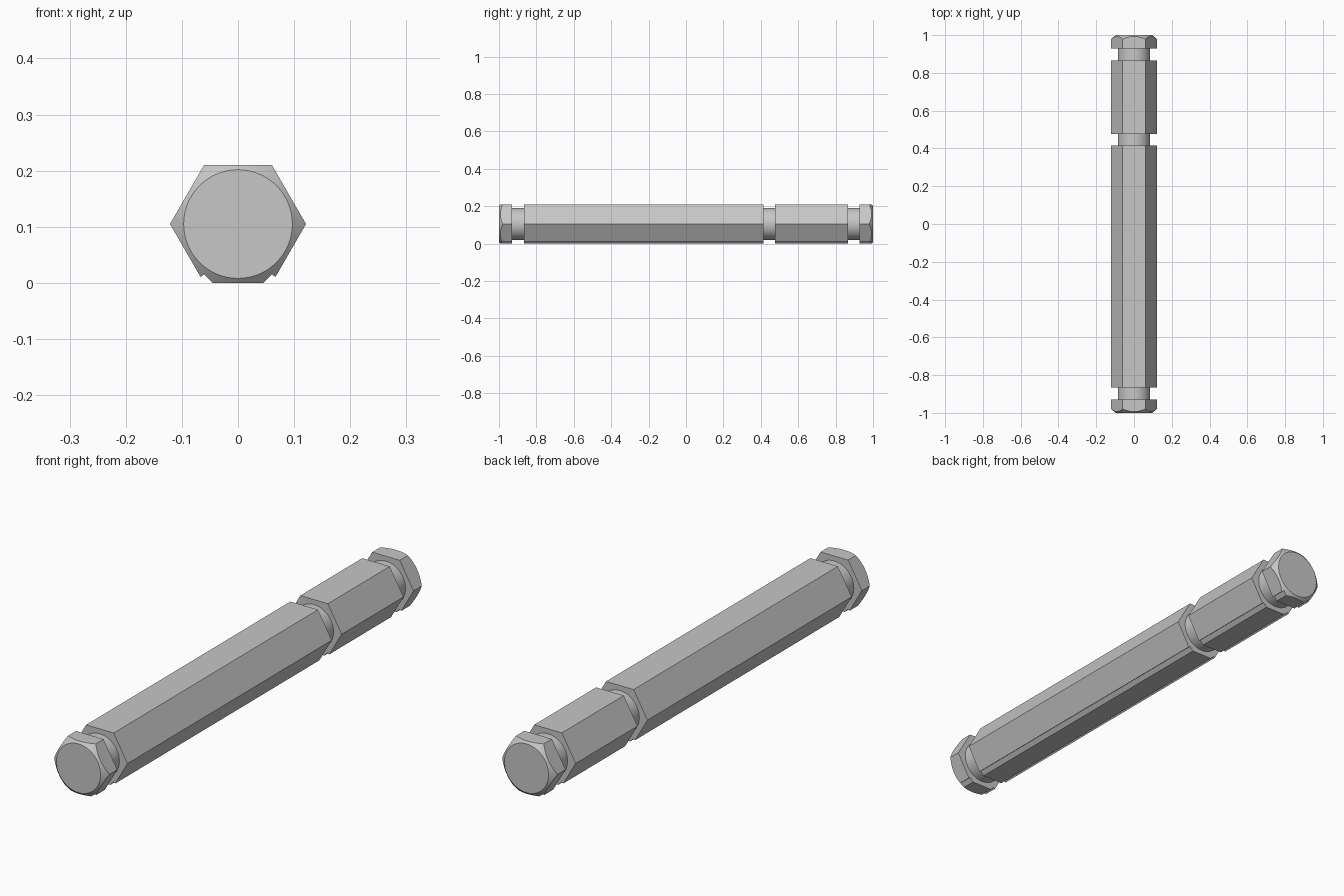
import bpy, bmesh, math
from mathutils import Matrix, Vector

if "Cube" in bpy.data.objects:
    bpy.data.objects.remove(bpy.data.objects["Cube"], do_unlink=True)

R = 0.1212                            # hexagon corner radius
MID = R * math.cos(math.radians(30))  # axis height
NECK_R, FACE_R = 0.0855, 0.0968
CHAMFER = 0.021

steel = bpy.data.materials.new("steel grey")
steel.use_nodes = True
grey = (0.57, 0.57, 0.57, 1)
steel.diffuse_color = grey
steel.node_tree.nodes["Principled BSDF"].inputs["Base Color"].default_value = grey


def finish(bm, name):
    bmesh.ops.recalc_face_normals(bm, faces=bm.faces)
    mesh = bpy.data.meshes.new(name)
    bm.to_mesh(mesh)
    bm.free()
    mesh.materials.append(steel)
    obj = bpy.data.objects.new(name, mesh)
    bpy.context.collection.objects.link(obj)
    return obj


def activate(obj):
    bpy.ops.object.select_all(action='DESELECT')
    obj.select_set(True)
    bpy.context.view_layer.objects.active = obj


def smooth(obj):
    activate(obj)
    bpy.ops.object.shade_smooth_by_angle(angle=math.radians(25))


# Hexagon section with a small groove on both lower corners
half = [(R / 2, 2 * MID), (R, MID), (0.0668, 0.0107), (0.0605, 0.0153), (0.0455, 0)]
section = half + [(-x, z) for x, z in reversed(half)]


def hex_bar(name, y0, y1):
    bm = bmesh.new()
    face = bm.faces.new([bm.verts.new((x, y0, z)) for x, z in section])
    ext = bmesh.ops.extrude_face_region(bm, geom=[face])
    moved = [v for v in ext["geom"] if isinstance(v, bmesh.types.BMVert)]
    bmesh.ops.translate(bm, vec=(0, y1 - y0, 0), verts=moved)
    return finish(bm, name)


def cone(name, r0, r1, y0, y1):
    bm = bmesh.new()
    place = (Matrix.Translation((0, (y0 + y1) / 2, MID))
             @ Matrix.Rotation(math.radians(-90), 4, 'X'))
    bmesh.ops.create_cone(bm, cap_ends=True, segments=96, radius1=r0, radius2=r1,
                          depth=y1 - y0, matrix=place)
    return finish(bm, name)


# Long and short hexagonal sections
hex_bar("long_section", -0.866, 0.415)
hex_bar("short_section", 0.477, 0.865)

# Round grooves between the sections
for name, y0, y1 in (("front_neck", -0.93, -0.866),
                     ("middle_neck", 0.415, 0.477),
                     ("back_neck", 0.865, 0.928)):
    smooth(cone(name, NECK_R, NECK_R, y0, y1))

# End heads, chamfered by intersecting with a cone
slope = (R - FACE_R) / CHAMFER
for name, inner, outer in (("front_head", -0.93, -1), ("back_head", 0.928, 1)):
    head = hex_bar(name, min(inner, outer), max(inner, outer))
    wide = FACE_R + slope * 0.1
    if outer < 0:
        cutter = cone("chamfer_cutter", FACE_R, wide, -1, -0.9)
    else:
        cutter = cone("chamfer_cutter", wide, FACE_R, 0.9, 1)
    cutter.hide_render = True
    mod = head.modifiers.new("chamfer", 'BOOLEAN')
    mod.operation = 'INTERSECT'
    mod.solver = 'EXACT'
    mod.object = cutter
    activate(head)
    bpy.ops.object.modifier_apply(modifier=mod.name)
    bpy.data.objects.remove(cutter, do_unlink=True)
    smooth(head)
